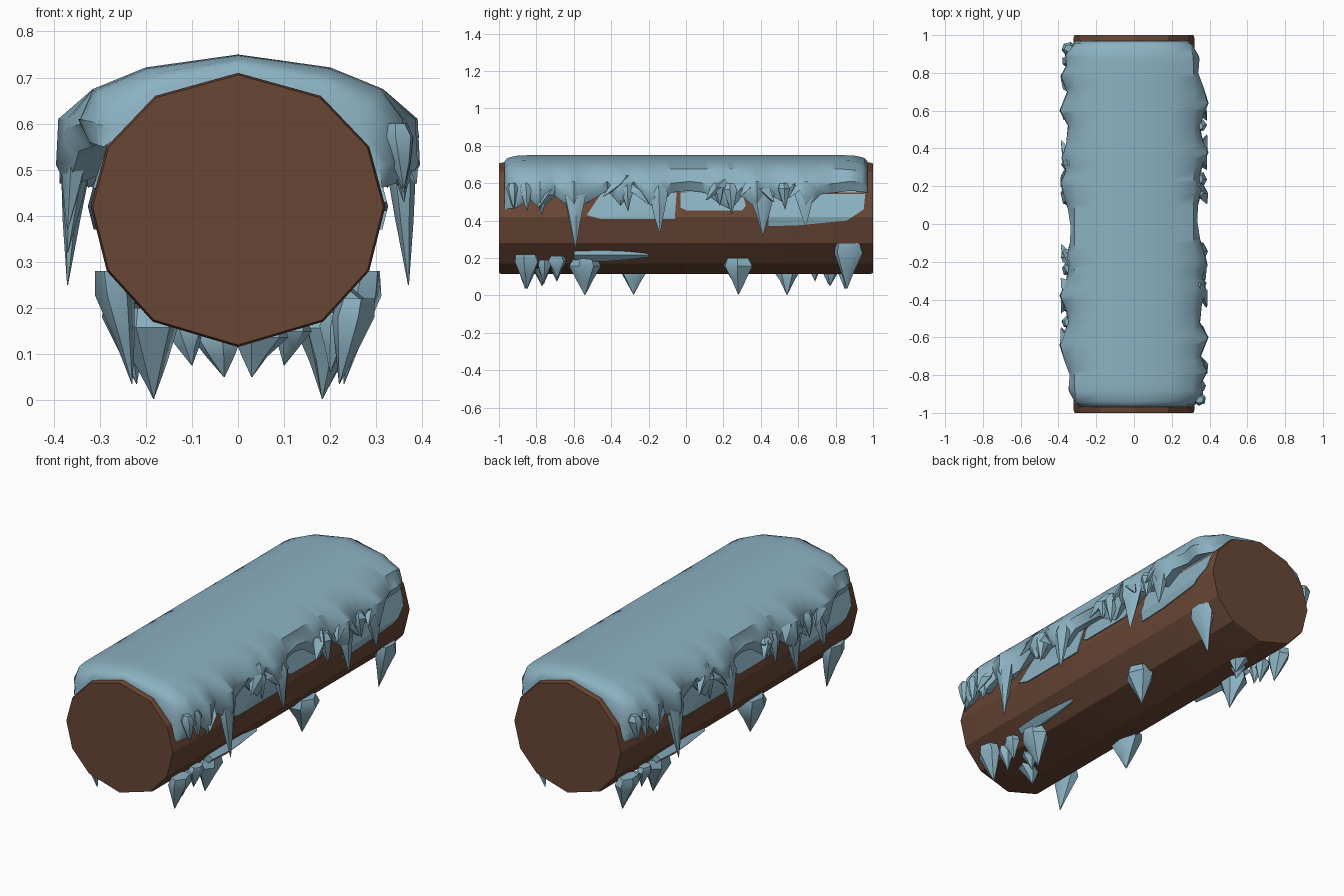
import bpy, bmesh, math, random
from mathutils import Vector

if "Cube" in bpy.data.objects:
    bpy.data.objects.remove(bpy.data.objects["Cube"])
random.seed(4)


def material(name, col):
    m = bpy.data.materials.new(name)
    m.diffuse_color = (*col, 1)
    m.use_nodes = True
    m.node_tree.nodes["Principled BSDF"].inputs["Base Color"].default_value = m.diffuse_color
    return m


ICE = material("ice blue", (0.262, 0.445, 0.54))
BARK = material("bark brown", (0.141, 0.062, 0.036))


def finish(bm, name, mat, angle=35):
    bmesh.ops.recalc_face_normals(bm, faces=bm.faces)
    me = bpy.data.meshes.new(name)
    bm.to_mesh(me)
    bm.free()
    me.materials.append(mat)
    ob = bpy.data.objects.new(name, me)
    bpy.context.collection.objects.link(ob)
    bpy.context.view_layer.objects.active = ob
    ob.select_set(True)
    bpy.ops.object.shade_smooth_by_angle(angle=math.radians(angle))
    ob.select_set(False)
    return ob


def loft(bm, rings, caps=True):
    vs = [[bm.verts.new(p) for p in r] for r in rings]
    n = len(vs[0])
    for a, b in zip(vs, vs[1:]):
        for i in range(n):
            j = (i + 1) % n
            bm.faces.new((a[i], a[j], b[j], b[i]))
    if caps:
        bm.faces.new(vs[0])
        bm.faces.new(vs[-1][::-1])


def lerp(table, t, k):
    for a, b in zip(table, table[1:]):
        if t <= b[0]:
            f = max(0, (t - a[0]) / (b[0] - a[0]))
            return a[k] + f * (b[k] - a[k])
    return table[-1][k]


# log: twelve-sided trunk along y
HALF = [(0, .71), (.18, .66), (.285, .55), (.32, .42), (.285, .28), (.185, .17), (0, .115)]
LOG = HALF + [(-x, z) for x, z in HALF[-2:0:-1]]
LOGX = sorted((z, x) for x, z in HALF)


def log_x(z):
    return lerp(LOGX, z, 1)


bm = bmesh.new()
loft(bm, [[(x * s, y, .415 + (z - .415) * s) for x, z in LOG]
          for y, s in ((-1, .985), (-.985, 1), (.985, 1), (1, .985))])
finish(bm, "log", BARK, 25)

# ice cap: y, side reach, lower edge height (right side; left side is turned by 180 degrees)
EDGE = [(-.97, .34, .46), (-.9, .37, .47), (-.84, .36, .52), (-.78, .39, .46), (-.7, .355, .53),
        (-.6, .395, .46), (-.52, .35, .50), (-.42, .36, .56), (-.35, .385, .48), (-.28, .36, .56),
        (-.22, .39, .50), (-.15, .375, .46), (-.08, .35, .55), (.02, .335, .56), (.1, .34, .55),
        (.18, .36, .49), (.24, .35, .46), (.3, .36, .53), (.38, .395, .46), (.46, .36, .53),
        (.52, .35, .50), (.58, .37, .55), (.64, .395, .46), (.72, .37, .54), (.8, .34, .55),
        (.88, .35, .56), (.97, .33, .55)]
ENDS = [(0, 1), (.86, 1), (.92, .9), (.955, .6), (.972, .1)]


def side(y):
    f = lerp(ENDS, abs(y), 1)
    bx, ez = lerp(EDGE, y, 1), lerp(EDGE, y, 2)
    z1 = ez + .05
    outer = [(0, .75), (.2, .722), (.315, .675), (bx - .005, .61), (bx, z1), (bx - .025, ez)]
    inner = [(0, .712), (.18, .664), (.245, .6), (log_x(.58) + .004, .58),
             (log_x(z1) + .004, z1), (log_x(ez) + .004, ez)]
    pts = [(i[0] + (o[0] - i[0]) * f, i[1] + (o[1] - i[1]) * f) for o, i in zip(outer, inner)]
    zi = min(ez + .035, .6)
    return pts + [(log_x(zi) - .015, zi), (.15, .6)]


bm = bmesh.new()
ys = sorted({e[0] for e in EDGE} | {-e[0] for e in EDGE} | {.94, -.94, .957, -.957})
rings = []
for y in ys:
    r, l = side(y), side(-y)
    rings.append([(x, y, z) for x, z in r] + [(-x, y, z) for x, z in l[:0:-1]])
loft(bm, rings)
finish(bm, "ice_cap", ICE, 40)


def spike(bm, base, tip, wx, wy, turn, n=6, shape=((0, .6), (.2, 1), (.6, .55), (1, .03))):
    """Crooked icicle from base to tip, turned 180 degrees for the left side."""
    base, tip = Vector(base), Vector(tip)
    ph = random.random() * 6
    rings = []
    for t, s in shape:
        c = base.lerp(tip, t)
        ring = []
        for i in range(n):
            a = ph + i * math.tau / n
            k = s * (random.uniform(.85, 1.1) if t < 1 else 1)
            ring.append((turn * (c.x + wx * k * math.cos(a)),
                         turn * (c.y + wy * k * math.sin(a)), c.z))
        rings.append(ring)
    loft(bm, rings)


# icicles hanging from the cap edge: y, tip height, half width
HANG = [(-.93, .46, .035), (-.86, .45, .035), (-.78, .43, .045), (-.6, .25, .06), (-.32, .45, .04),
        (-.15, .33, .06), (.17, .48, .04), (.235, .43, .04), (.4, .32, .065), (.63, .37, .06),
        (.52, .46, .035)]
for turn, name in ((1, "right"), (-1, "left")):
    bm = bmesh.new()
    for y, z, w in HANG:
        spike(bm, (.345, y, .60), (.37 if z < .4 else .36, y + .01, z), .038, w, turn)
    finish(bm, name + "_cap_icicles", ICE, 40)

# jagged ice chips on the flanks of the cap
for turn, name in ((1, "right"), (-1, "left")):
    bm = bmesh.new()
    for y, z, dy in ((-.38, .64, .06), (-.25, .60, -.05), (.16, .62, .05), (.33, .64, .04),
                     (.42, .61, -.05), (.6, .63, .05), (-.75, .58, .04)):
        spike(bm, (.345, y + dy, z), (.385, y - dy, z - .11), .03, .04, turn, 4,
              ((0, .3), (.4, 1), (1, .1)))
    finish(bm, name + "_ice_chips", ICE, 30)

# icicles under the log: x, y, top, tip x, tip height, half widths
UNDER = [(.255, -.85, .22, .22, .035, .05, .075), (.22, -.76, .19, .20, .06, .04, .04),
         (.24, -.69, .21, .22, .09, .035, .05), (.215, -.54, .20, .183, .002, .065, .085),
         (.20, .28, .20, .183, .005, .07, .09), (.275, .86, .28, .23, .035, .045, .08),
         (.05, -.77, .16, .03, .05, .06, .05), (.12, -.69, .17, .10, .075, .045, .04)]
for turn, name in ((1, "right"), (-1, "left")):
    bm = bmesh.new()
    for x, y, top, tx, tz, wx, wy in UNDER:
        spike(bm, (x, y, top), (tx, y, tz), wx, wy, turn,
              shape=((0, .8), (.22, 1), (.6, .5), (1, .02)))
    # low ridge trailing from one icicle
    loft(bm, [[(turn * (.245 + a * s), turn * y, .215 + b * s)
               for a, b in ((.0, .03), (.035, .0), (.0, -.035), (-.04, -.01))]
              for y, s in ((-.6, .7), (-.45, 1), (-.32, .7), (-.2, .3))])
    finish(bm, name + "_under_icicles", ICE, 40)

# thin frost patches lying on the bark: outline as y, z
PATCHES = [((-.53, .43), (-.46, .41), (-.06, .41), (-.05, .55), (-.45, .55)),
           ((-.03, .47), (0, .455), (.3, .455), (.32, .48), (.3, .56), (-.03, .56)),
           ((.44, .37), (.6, .375), (.86, .40), (.95, .46), (.96, .56), (.45, .56))]
for turn, name in ((1, "right"), (-1, "left")):
    bm = bmesh.new()
    for p in PATCHES:
        f = bm.faces.new([bm.verts.new((0, turn * y, z)) for y, z in p])
    bmesh.ops.bisect_plane(bm, geom=bm.verts[:] + bm.edges[:] + bm.faces[:],
                           plane_co=(0, 0, .42), plane_no=(0, 0, 1))
    for v in bm.verts:
        v.co.x = turn * (log_x(v.co.z) + .006)
    ext = bmesh.ops.extrude_face_region(bm, geom=bm.faces[:])
    for v in ext["geom"]:
        if isinstance(v, bmesh.types.BMVert):
            v.co.x -= turn * .009
    finish(bm, name + "_frost_patches", ICE, 30)
